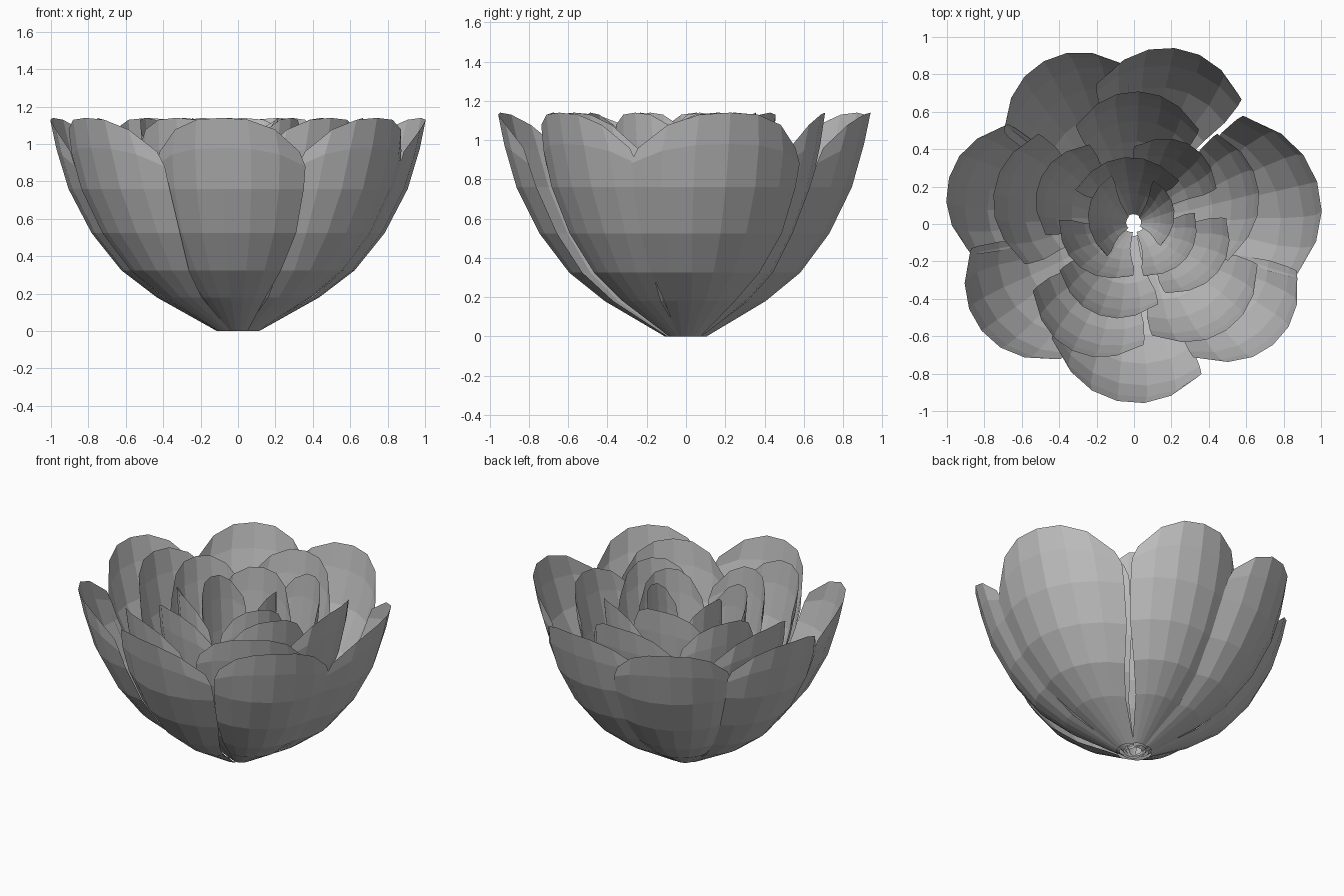
import bpy, math
from mathutils import Vector

if "Cube" in bpy.data.objects:
    bpy.data.objects.remove(bpy.data.objects["Cube"])

grey = bpy.data.materials.new("petal grey")
grey.diffuse_color = (0.5, 0.5, 0.5, 1)
grey.use_nodes = True
grey.node_tree.nodes["Principled BSDF"].inputs["Base Color"].default_value = grey.diffuse_color

# centre line of an outer petal (radius, height) and half width per row
PROFILE = [(.11, 0), (.425, .18), (.61, .325), (.765, .525), (.885, .76), (.95, .98), (.985, 1.14)]
WIDTH = [.14, .43, .66, .88, 1.0, 1.03, .96]
COLS = 6
ARC = math.radians(50)


def petal(name, angle, twist, reach, half_width):
    """Cupped petal sheet with a rounded tip; twist turns it off its radial direction."""
    a, n = math.radians(angle), math.radians(angle + twist)
    radial = Vector((math.cos(a), math.sin(a), 0))
    normal = Vector((math.cos(n), math.sin(n), 0))
    side = Vector((-normal.y, normal.x, 0))
    verts, faces = [], []
    for row, ((r, z), w) in enumerate(zip(PROFILE, WIDTH)):
        radius = r * reach + .02 * (1 - row / 6) * (1 - reach)
        curve = half_width * w / math.sin(ARC)
        drop = (0, 0, 0, 0, 0, .10, .18)[row]
        for c in range(COLS + 1):
            u = 2 * c / COLS - 1
            fall = drop * abs(u) ** 2.6
            p = radial * (radius - fall * .2 * reach)
            p = p + side * curve * math.sin(u * ARC)
            p = p - normal * curve * (1 - math.cos(u * ARC))
            verts.append((p.x, p.y, z - fall))
    for row in range(len(PROFILE) - 1):
        for c in range(COLS):
            i = row * (COLS + 1) + c
            faces.append((i, i + 1, i + COLS + 2, i + COLS + 1))
    mesh = bpy.data.meshes.new(name)
    mesh.from_pydata(verts, [], faces)
    mesh.materials.append(grey)
    bpy.context.collection.objects.link(bpy.data.objects.new(name, mesh))


# rings from outside to inside: angle, twist, reach, half width of each petal
RINGS = {
    "outer_petal": [(13, 5, 1.02, .44), (77, 7, .98, .38), (119, 0, 1.01, .36), (166, -2, 1.035, .35),
                    (215, 4, 1.01, .37), (264.6, -8, .965, .40), (319, -9, 1.0, .35)],
    "second_petal": [(14, -9, .70, .33), (88, 0, .72, .32), (168, 6, .78, .34),
                     (244, 0, .765, .32), (311, -7, .765, .33)],
    "third_petal": [(56, 7, .525, .24), (153, 1, .565, .26), (249, 2, .53, .27), (330, -9, .525, .25)],
    "fourth_petal": [(98, -3, .365, .27), (219, 14, .375, .24), (327, -6, .34, .21)],
    "inner_petal": [(168, 9, .255, .21), (18, -12, .23, .17)],
}
for name, places in RINGS.items():
    for k, place in enumerate(places, 1):
        petal(f"{name}_{k}", *place)
